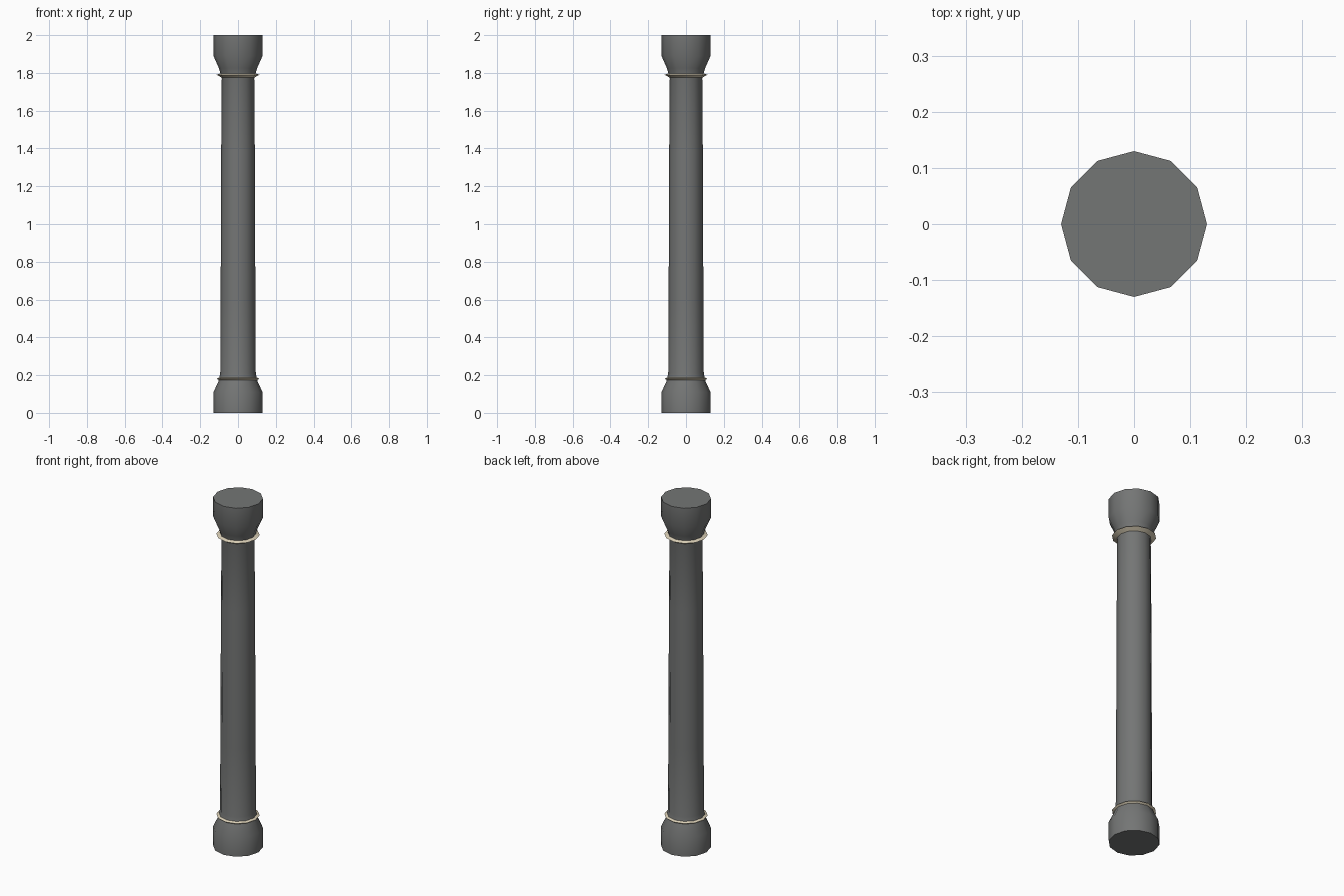
import bpy
import bmesh
from math import cos, sin, tau

SIDES = 12

cube = bpy.data.objects.get("Cube")
if cube:
    bpy.data.objects.remove(cube)


def make_material(name, color):
    mat = bpy.data.materials.new(name)
    mat.use_nodes = True
    mat.diffuse_color = color
    bsdf = mat.node_tree.nodes["Principled BSDF"]
    bsdf.inputs["Base Color"].default_value = color
    bsdf.inputs["Roughness"].default_value = 0.8
    return mat


def lathe(name, profile, material, closed=False, angle=0.6):
    """Turn a (radius, height) profile about z; cap it, or join it into a loop."""
    bm = bmesh.new()
    rings = [[bm.verts.new((r * cos(tau * i / SIDES), r * sin(tau * i / SIDES), z))
              for i in range(SIDES)] for r, z in profile]
    pairs = list(zip(rings, rings[1:]))
    if closed:
        pairs.append((rings[-1], rings[0]))
    else:
        bm.faces.new(rings[0])
        bm.faces.new(rings[-1])
    for low, high in pairs:
        for i in range(SIDES):
            j = (i + 1) % SIDES
            bm.faces.new((low[i], low[j], high[j], high[i]))
    bmesh.ops.recalc_face_normals(bm, faces=bm.faces)
    mesh = bpy.data.meshes.new(name)
    bm.to_mesh(mesh)
    bm.free()
    obj = bpy.data.objects.new(name, mesh)
    bpy.context.collection.objects.link(obj)
    mesh.materials.append(material)
    bpy.ops.object.select_all(action='DESELECT')
    obj.select_set(True)
    bpy.context.view_layer.objects.active = obj
    bpy.ops.object.shade_smooth_by_angle(angle=angle)


stone = make_material("grey stone", (0.175, 0.18, 0.178, 1))
trim = make_material("cream trim", (0.72, 0.64, 0.48, 1))

# Column body: flared base, tapering shaft, flared capital
lathe("column", [(0.13, 0), (0.13, 0.11), (0.104, 0.165), (0.094, 0.21),
                 (0.092, 0.6), (0.089, 1.38), (0.086, 1.77),
                 (0.101, 1.825), (0.13, 1.89), (0.13, 2)], stone)

# Thin collar rings with a pointed outer edge
for name, z, inner in (("lower_ring", 0.182, 0.09), ("upper_ring", 1.79, 0.084)):
    lathe(name, [(inner, z - 0.016), (0.113, z), (inner, z + 0.01)],
          trim, closed=True)
